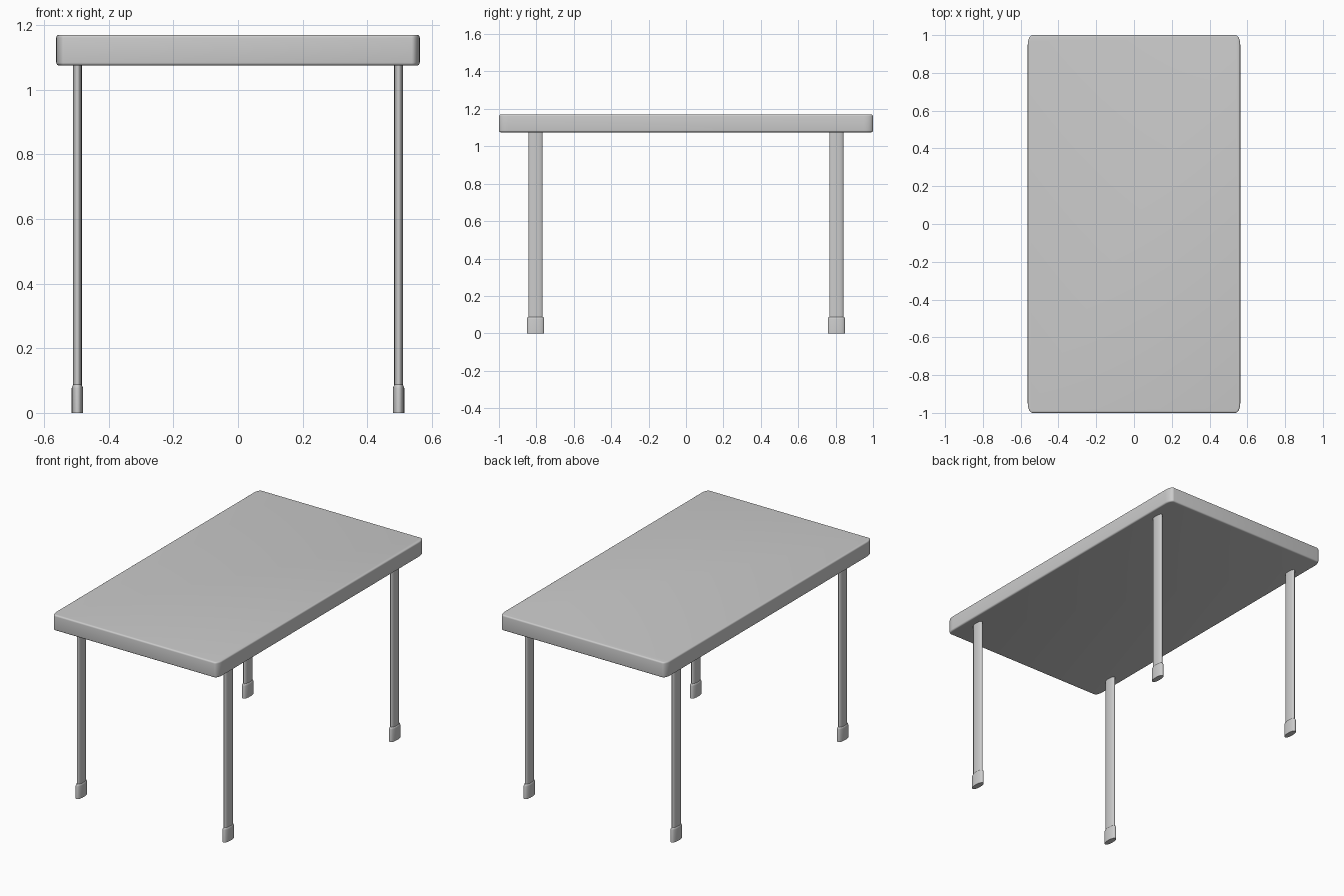
import bpy, bmesh, math

if "Cube" in bpy.data.objects:
    bpy.data.objects.remove(bpy.data.objects["Cube"])


def finish(name, bm):
    bmesh.ops.recalc_face_normals(bm, faces=bm.faces)
    mesh = bpy.data.meshes.new(name)
    bm.to_mesh(mesh)
    bm.free()
    obj = bpy.data.objects.new(name, mesh)
    bpy.context.collection.objects.link(obj)
    bpy.ops.object.select_all(action='DESELECT')
    obj.select_set(True)
    bpy.context.view_layer.objects.active = obj
    bpy.ops.object.shade_smooth_by_angle(angle=math.radians(40))
    return obj


def loft(name, rings):
    """Skin a stack of closed outlines and cap both ends."""
    bm = bmesh.new()
    loops = [[bm.verts.new(p) for p in ring] for ring in rings]
    n = len(loops[0])
    for a, b in zip(loops, loops[1:]):
        for i in range(n):
            j = (i + 1) % n
            bm.faces.new((a[i], a[j], b[j], b[i]))
    bm.faces.new(loops[0][::-1])
    bm.faces.new(loops[-1])
    return finish(name, bm)


def spow(v, e):
    return math.copysign(abs(v) ** e, v)


def oval(cx, cy, rx, ry, z, n=32):
    e = 2 / 2.3
    return [(cx + rx * spow(math.cos(t), e), cy + ry * spow(math.sin(t), e), z)
            for t in (2 * math.pi * i / n for i in range(n))]


def rounded_rect(hx, hy, rx, ry, z, seg=8):
    pts = []
    for q, (sx, sy) in enumerate(((1, 1), (-1, 1), (-1, -1), (1, -1))):
        for k in range(seg + 1):
            t = math.pi / 2 * (q + k / seg)
            pts.append((sx * (hx - rx) + rx * math.cos(t),
                        sy * (hy - ry) + ry * math.sin(t), z))
    return pts


# Table top: rounded slab with softened upper and lower rims
HX, HY, Z0, Z1, R = 0.5625, 1.0, 1.075, 1.17, 0.009
steps = [math.pi / 2 * k / 4 for k in range(5)]
profile = [(R * (1 - math.sin(t)), Z0 + R * (1 - math.cos(t))) for t in steps]
profile += [(i, Z0 + Z1 - z) for i, z in reversed(profile)]
loft("table_top", [rounded_rect(HX - i, HY - i, 0.025 - i, 0.05 - i, z)
                   for i, z in profile])

# Four flat oval legs, each with a wider foot sleeve
for sx, side in ((-1, "left"), (1, "right")):
    for sy, end in ((-1, "front"), (1, "back")):
        cx, cy = sx * 0.497, sy * 0.804
        loft(f"{end}_{side}_leg",
             [oval(cx, cy, 0.0135, 0.0375, z) for z in (0.01, 1.08)])
        loft(f"{end}_{side}_foot",
             [oval(cx, cy, 0.0175 - i, 0.046 - i, z) for i, z in
              ((0, 0), (0, 0.076), (0.001, 0.081), (0.004, 0.087), (0.006, 0.088))])
